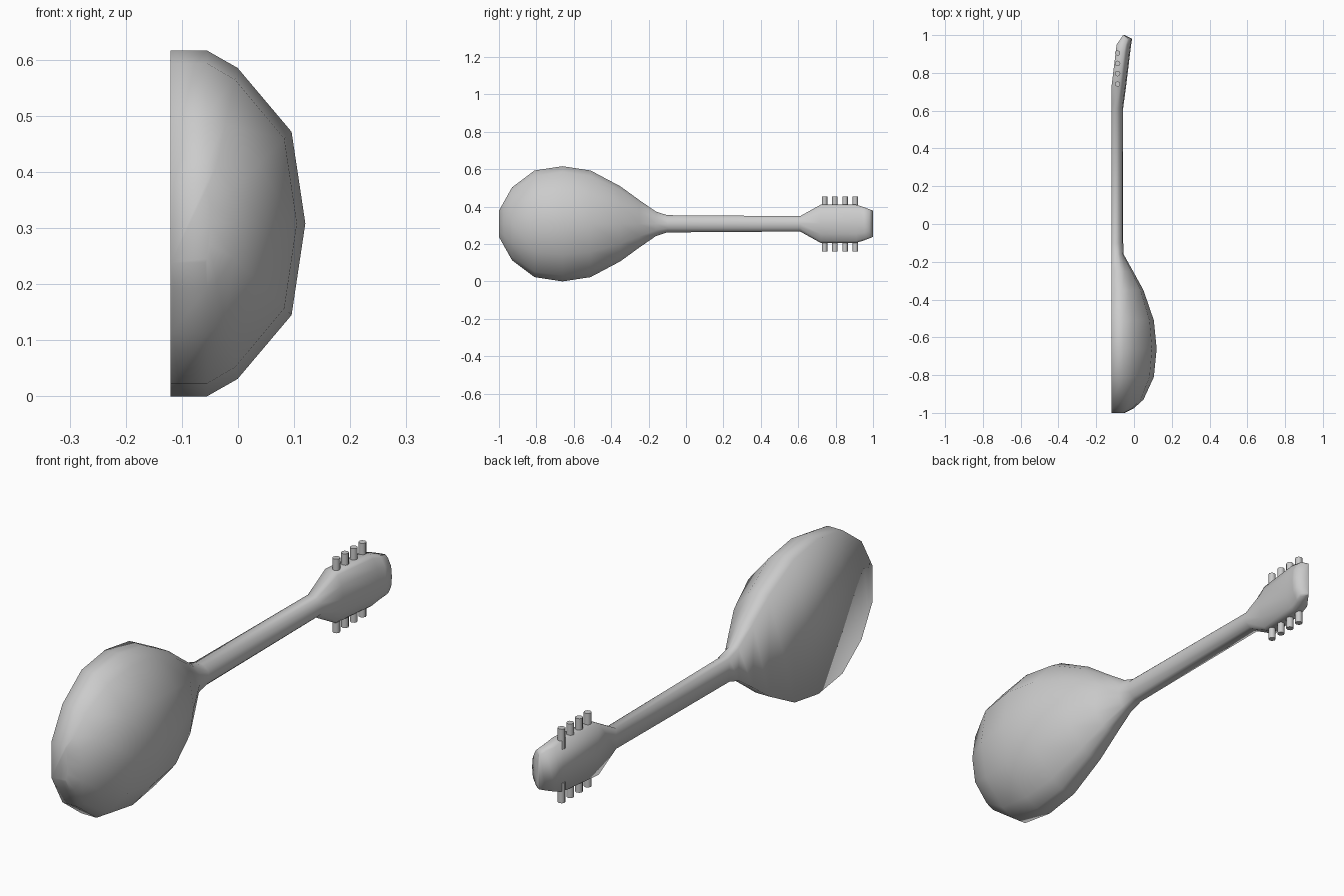
import bpy, bmesh
from math import pi

cube = bpy.data.objects.get("Cube")
if cube:
    bpy.data.objects.remove(cube, do_unlink=True)

MID = 0.308  # height of the long axis

grey = bpy.data.materials.new("plain_grey")
grey.use_nodes = True
colour = (0.6, 0.6, 0.6, 1)
grey.diffuse_color = colour
grey.node_tree.nodes["Principled BSDF"].inputs["Base Color"].default_value = colour


def finish(name, bm, smooth):
    bmesh.ops.recalc_face_normals(bm, faces=bm.faces)
    mesh = bpy.data.meshes.new(name)
    bm.to_mesh(mesh)
    bm.free()
    mesh.materials.append(grey)
    for p in mesh.polygons:
        p.use_smooth = smooth
    obj = bpy.data.objects.new(name, mesh)
    bpy.context.collection.objects.link(obj)
    return obj


def section(bm, y, w, flat, rim, crown):
    """One ring: flat soundboard side, straight rim, then the rounded back."""
    d = crown - rim
    half = [(w, flat), (w, rim), (0.9 * w, rim + 0.31 * d), (0.53 * w, rim + 0.86 * d)]
    ring = half + [(0, crown)] + [(-a, x) for a, x in reversed(half)]
    return [bm.verts.new((x, y, MID + a)) for a, x in ring]


# Lofted stations: y, half width, flat side x, rim x, crown x
stations = [
    # bowl
    (-1.0, 0.07, -0.12, -0.058, -0.05),
    (-0.975, 0.115, -0.12, -0.055, 0.0),
    (-0.93, 0.195, -0.12, -0.055, 0.05),
    (-0.81, 0.285, -0.12, -0.055, 0.105),
    (-0.66, 0.308, -0.12, -0.055, 0.12),
    (-0.51, 0.285, -0.12, -0.055, 0.105),
    (-0.35, 0.2, -0.12, -0.06, 0.05),
    (-0.25, 0.127, -0.12, -0.07, -0.005),
    (-0.16, 0.065, -0.12, -0.085, -0.055),
    # neck
    (-0.1, 0.046, -0.12, -0.09, -0.057),
    (0.61, 0.041, -0.12, -0.09, -0.058),
    # tilted head
    (0.72, 0.102, -0.12, -0.075, -0.043),
    (0.91, 0.102, -0.097, -0.053, -0.02),
    (0.95, 0.089, -0.092, -0.045, -0.015),
    (0.98, 0.078, -0.071, -0.035, -0.01),
    (1.0, 0.07, -0.058, -0.055, -0.05),
]
bm = bmesh.new()
rings = [section(bm, *s) for s in stations]
for a, b in zip(rings, rings[1:]):
    for i in range(len(a)):
        j = (i + 1) % len(a)
        bm.faces.new((a[i], a[j], b[j], b[i]))
for end in (rings[0], rings[-1]):
    bm.faces.new(end)
finish("bowl_neck_and_head", bm, True)

# Tuning pegs, four on each edge of the head
for side, sign in (("upper", 1), ("lower", -1)):
    for n in range(4):
        bm = bmesh.new()
        bmesh.ops.create_cone(bm, cap_ends=True, segments=8, radius1=0.0145,
                              radius2=0.0145, depth=0.08)
        peg = finish(f"{side}_peg_{n + 1}", bm, True)
        peg.location = (-0.087, 0.741 + 0.0547 * n, MID + sign * 0.107)
        with bpy.context.temp_override(object=peg, active_object=peg,
                                       selected_objects=[peg],
                                       selected_editable_objects=[peg]):
            bpy.ops.object.shade_smooth_by_angle(angle=pi / 3)
